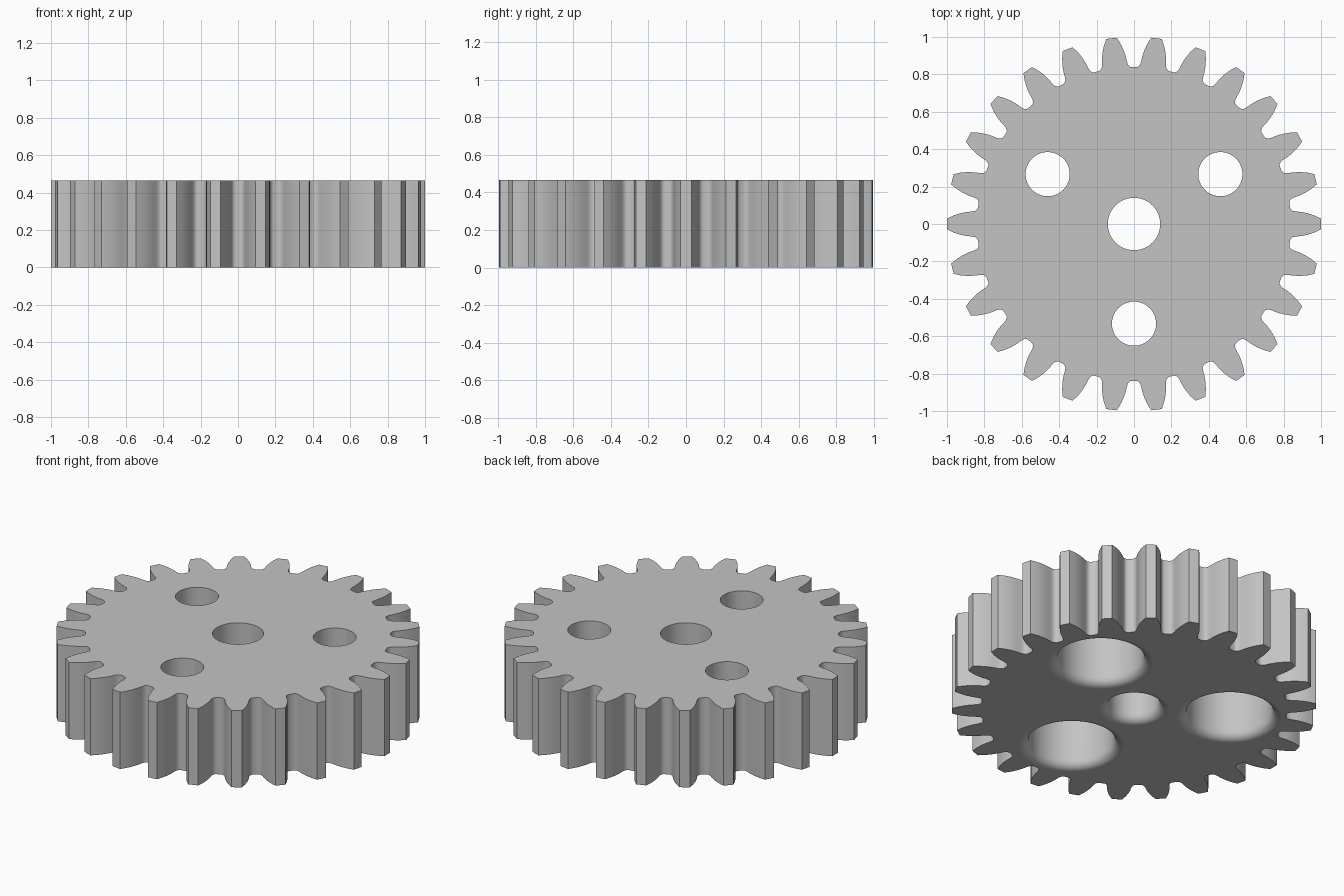
import bpy
import bmesh
from math import pi, sin, cos, tau, radians

if "Cube" in bpy.data.objects:
    bpy.data.objects.remove(bpy.data.objects["Cube"], do_unlink=True)

TEETH = 26
HEIGHT = 0.465
FILLET = 0.05

grey = bpy.data.materials.new("plain grey")
grey.use_nodes = True
grey.diffuse_color = (0.55, 0.55, 0.55, 1)
grey.node_tree.nodes["Principled BSDF"].inputs["Base Color"].default_value = grey.diffuse_color


def make_object(name, bm):
    bmesh.ops.recalc_face_normals(bm, faces=bm.faces)
    mesh = bpy.data.meshes.new(name)
    bm.to_mesh(mesh)
    bm.free()
    mesh.materials.append(grey)
    obj = bpy.data.objects.new(name, mesh)
    bpy.context.collection.objects.link(obj)
    return obj


def lathe(name, profile, x, y, steps=64):
    """Closed solid of revolution from (radius, z) pairs."""
    bm = bmesh.new()
    rings = [[bm.verts.new((x + r * cos(tau * i / steps), y + r * sin(tau * i / steps), z))
              for i in range(steps)] for r, z in profile]
    for low, high in zip(rings, rings[1:]):
        for i in range(steps):
            j = (i + 1) % steps
            bm.faces.new((low[i], low[j], high[j], high[i]))
    bm.faces.new(rings[0][::-1])
    bm.faces.new(rings[-1])
    obj = make_object(name, bm)
    obj.hide_render = True
    return obj


def rounded_mouth(r):
    """Bottom rim that flares outwards in a quarter round."""
    arc = [(r + FILLET * (1 - sin(a)), FILLET * (1 - cos(a)))
           for a in (pi / 2 * k / 8 for k in range(1, 9))]
    return [(r + FILLET, -0.1), (r + FILLET, 0)] + arc


# Toothed disc: one half flank (along, across), mirrored and repeated round the rim
flank = [(0.834, 0.088), (0.838, 0.079), (0.848, 0.071), (0.865, 0.067), (0.895, 0.064),
         (0.929, 0.057), (0.965, 0.045), (1.0, 0.028)]
tooth = [(u, -v) for u, v in flank] + flank[::-1]
bm = bmesh.new()
outline = []
for k in range(TEETH):
    c, s = cos(tau * k / TEETH), sin(tau * k / TEETH)
    outline += [bm.verts.new((u * c - v * s, u * s + v * c, 0)) for u, v in tooth]
base = bm.faces.new(outline)
top = bmesh.ops.extrude_face_region(bm, geom=[base], use_keep_orig=True)
bmesh.ops.translate(bm, vec=(0, 0, HEIGHT),
                    verts=[g for g in top["geom"] if isinstance(g, bmesh.types.BMVert)])
gear = make_object("gear_wheel", bm)

# Centre bore and three stepped holes, wide underneath
cutters = [lathe("centre_bore_cutter", rounded_mouth(0.14) + [(0.14, HEIGHT + 0.1)], 0, 0)]
for angle in (30, 150, 270):
    profile = rounded_mouth(0.237) + [(0.237, 0.31), (0.118, 0.31), (0.118, HEIGHT + 0.1)]
    a = radians(angle)
    cutters.append(lathe("stepped_hole_cutter", profile, 0.533 * cos(a), 0.533 * sin(a)))

bpy.ops.object.select_all(action="DESELECT")
bpy.context.view_layer.objects.active = gear
gear.select_set(True)
for cutter in cutters:
    mod = gear.modifiers.new("hole", "BOOLEAN")
    mod.operation = "DIFFERENCE"
    mod.solver = "EXACT"
    mod.object = cutter
    bpy.ops.object.modifier_apply(modifier=mod.name)
    bpy.data.objects.remove(cutter, do_unlink=True)

# Smooth walls, flat level faces
bpy.ops.object.shade_smooth_by_angle(angle=radians(32))
for face in gear.data.polygons:
    if abs(face.normal.z) > 0.999:
        face.use_smooth = False
